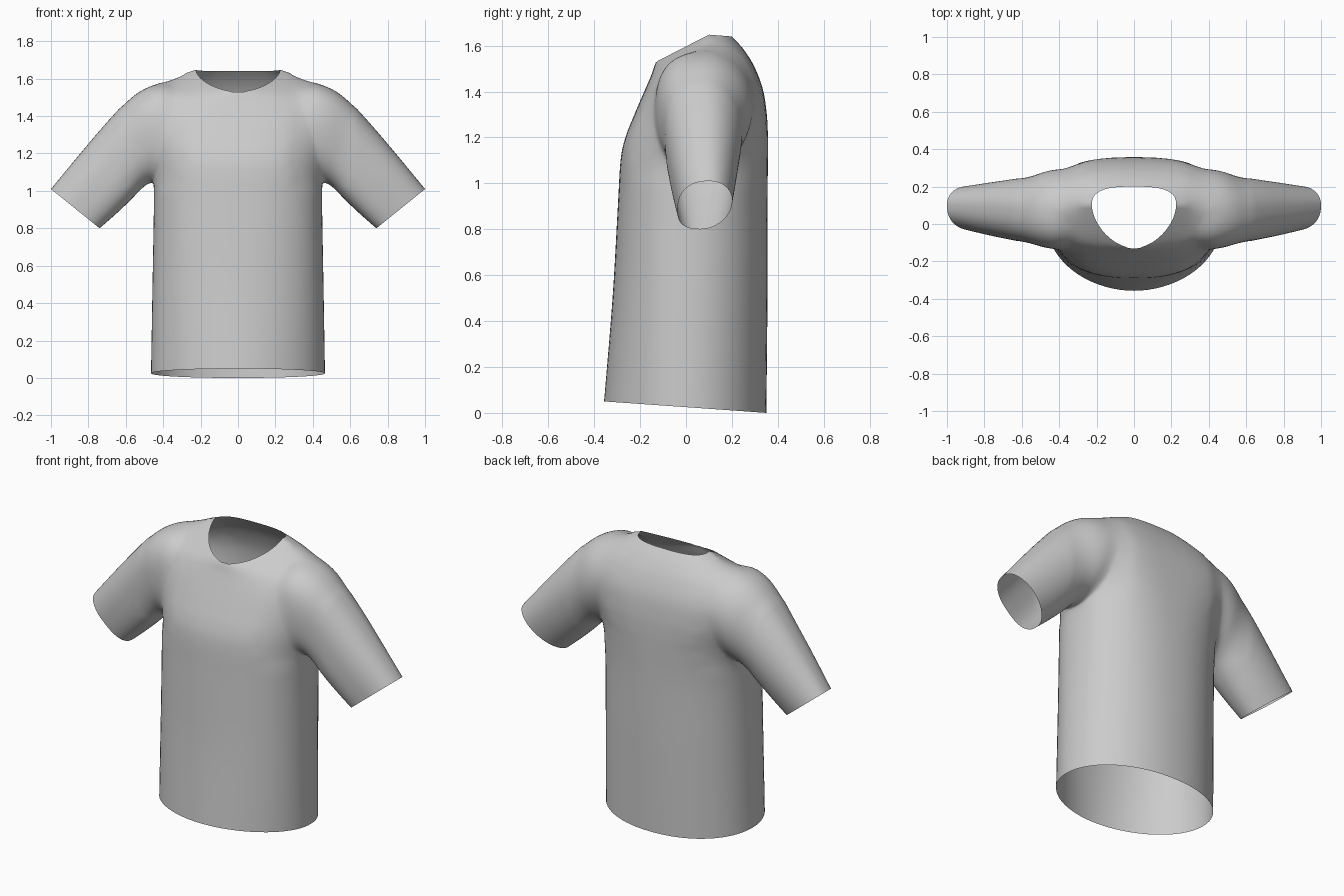
import bpy, bmesh, math
from mathutils import Vector

if "Cube" in bpy.data.objects:
    bpy.data.objects.remove(bpy.data.objects["Cube"], do_unlink=True)

SEGMENTS = 72


def smooth_rows(rows, steps):
    """Catmull-Rom interpolation between rows of section parameters."""
    out = []
    for i in range(len(rows) - 1):
        a, b, c, d = (rows[max(i - 1, 0)], rows[i], rows[i + 1],
                      rows[min(i + 2, len(rows) - 1)])
        for s in range(steps):
            t = s / steps
            out.append([0.5 * (2 * q + (r - p) * t + (2 * p - 5 * q + 4 * r - u) * t ** 2
                               + (3 * q - p - 3 * r + u) * t ** 3)
                        for p, q, r, u in zip(a, b, c, d)])
    out.append(rows[-1])
    return out


def power(value, exponent):
    return math.copysign(abs(value) ** exponent, value)


def body_ring(row):
    """Rounded section: width, front, middle, back, three heights, two roundness powers."""
    w, front, mid, back, z_front, z_side, z_back, e_front, e_back = row
    ring = []
    for k in range(SEGMENTS):
        a = math.tau * k / SEGMENTS
        c, s = math.cos(a), math.sin(a)
        e = 2 / (e_back if s > 0 else e_front)
        reach, z_end = (back, z_back) if s > 0 else (front, z_front)
        depth = abs(power(s, e))
        ring.append(Vector((w * power(c, e), mid + (reach - mid) * depth,
                            z_side + (z_end - z_side) * depth)))
    return ring


def sleeve_ring(row):
    """Section from a top point to an underside point: flat leaning front, rounder back."""
    tx, tz, bx, bz, front, back, lean = row
    ring = []
    for k in range(SEGMENTS):
        a = math.tau * k / SEGMENTS
        c, s = math.cos(a), math.sin(a)
        e = 1.0 if s > 0 else 0.8
        f = 0.5 + 0.5 * power(c, e)
        y = (front + back) / 2 + (back - front) / 2 * power(s, e) + lean * c
        ring.append(Vector((bx + (tx - bx) * f, y, bz + (tz - bz) * f)))
    return ring


cap_centres = []


def loft(name, rings):
    """Tube closed by a temporary fan at each end; the fan centres are noted."""
    bm = bmesh.new()
    loops = [[bm.verts.new(p) for p in ring] for ring in rings]
    for lo, hi in zip(loops, loops[1:]):
        for k in range(SEGMENTS):
            n = (k + 1) % SEGMENTS
            bm.faces.new((lo[k], lo[n], hi[n], hi[k]))
    for ring, loop in ((rings[0], loops[0]), (rings[-1], loops[-1])):
        centre = sum(ring, Vector()) / SEGMENTS
        cap_centres.append(centre)
        hub = bm.verts.new(centre)
        for k in range(SEGMENTS):
            bm.faces.new((loop[k], loop[(k + 1) % SEGMENTS], hub))
    bmesh.ops.recalc_face_normals(bm, faces=bm.faces)
    mesh = bpy.data.meshes.new(name)
    bm.to_mesh(mesh)
    bm.free()
    obj = bpy.data.objects.new(name, mesh)
    bpy.context.collection.objects.link(obj)
    return obj


# Torso from hem to neckline
body_rows = [
    (.465, -.357, .00, .35, .05, .025, .00, 1.95, 2.1),
    (.457, -.32, .01, .355, .50, .50, .50, 2.15, 2.15),
    (.45, -.297, .02, .355, .90, .90, .90, 2.35, 2.25),
    (.45, -.285, .03, .357, 1.10, 1.10, 1.10, 2.5, 2.5),
    (.455, -.264, .04, .357, 1.20, 1.21, 1.20, 2.6, 2.8),
    (.47, -.225, .06, .352, 1.30, 1.33, 1.30, 2.6, 3.0),
    (.48, -.182, .08, .335, 1.40, 1.47, 1.41, 2.5, 3.0),
    (.43, -.152, .09, .297, 1.47, 1.572, 1.51, 2.25, 2.7),
    (.32, -.138, .10, .25, 1.51, 1.615, 1.585, 2.0, 2.6),
    (.225, -.13, .10, .20, 1.53, 1.648, 1.64, 1.75, 2.8),
]
shirt = loft("shirt", [body_ring(r) for r in smooth_rows(body_rows, 5)])

# Sleeves, joined to the torso on both sides
sleeve_rows = [
    (.30, 1.54, .30, 1.20, -.09, .26, .0),
    (.40, 1.58, .36, 1.12, -.135, .295, .0),
    (.51, 1.545, .43, 1.06, -.13, .285, .0),
    (.60, 1.475, .50, 1.025, -.105, .255, .0),
    (.72, 1.345, .58, .945, -.085, .238, .01),
    (.86, 1.18, .66, .87, -.062, .22, .015),
    (1.0, 1.01, .74, .80, -.035, .20, .02),
]
rings = [sleeve_ring(r) for r in smooth_rows(sleeve_rows, 6)]
sleeves = []
for side, name in ((1, "left_sleeve"), (-1, "right_sleeve")):
    sleeve = loft(name, [[Vector((p.x * side, p.y, p.z)) for p in ring] for ring in rings])
    union = shirt.modifiers.new(name, "BOOLEAN")
    union.operation = "UNION"
    union.solver = "EXACT"
    union.object = sleeve
    sleeves.append(sleeve)

graph = bpy.context.evaluated_depsgraph_get()
joined = bpy.data.meshes.new_from_object(shirt.evaluated_get(graph))
shirt.modifiers.clear()
shirt.data = joined
for sleeve in sleeves:
    bpy.data.objects.remove(sleeve, do_unlink=True)

# Open the neck, hem and cuffs, then soften the armhole joins
bm = bmesh.new()
bm.from_mesh(joined)
hubs = [v for v in bm.verts if any((v.co - c).length < 0.001 for c in cap_centres)]
bmesh.ops.delete(bm, geom=hubs, context="VERTS")
bmesh.ops.remove_doubles(bm, verts=bm.verts, dist=0.004)
bmesh.ops.triangulate(bm, faces=[f for f in bm.faces if len(f.verts) > 4])
join = [v for v in bm.verts
        if .29 < abs(v.co.x) < .62 and v.co.z > 1.02 and not v.is_boundary]
for _ in range(16):
    bmesh.ops.smooth_vert(bm, verts=join, factor=0.5, use_axis_x=True,
                          use_axis_y=True, use_axis_z=True)
bm.to_mesh(joined)
bm.free()

# Plain light grey cloth
cloth = bpy.data.materials.new("light_grey_cloth")
cloth.use_nodes = True
grey = (.6, .6, .6, 1)
cloth.diffuse_color = grey
cloth.node_tree.nodes["Principled BSDF"].inputs["Base Color"].default_value = grey
joined.materials.clear()
joined.materials.append(cloth)

bpy.ops.object.select_all(action="DESELECT")
shirt.select_set(True)
bpy.context.view_layer.objects.active = shirt
bpy.ops.object.shade_smooth_by_angle(angle=math.radians(50))
